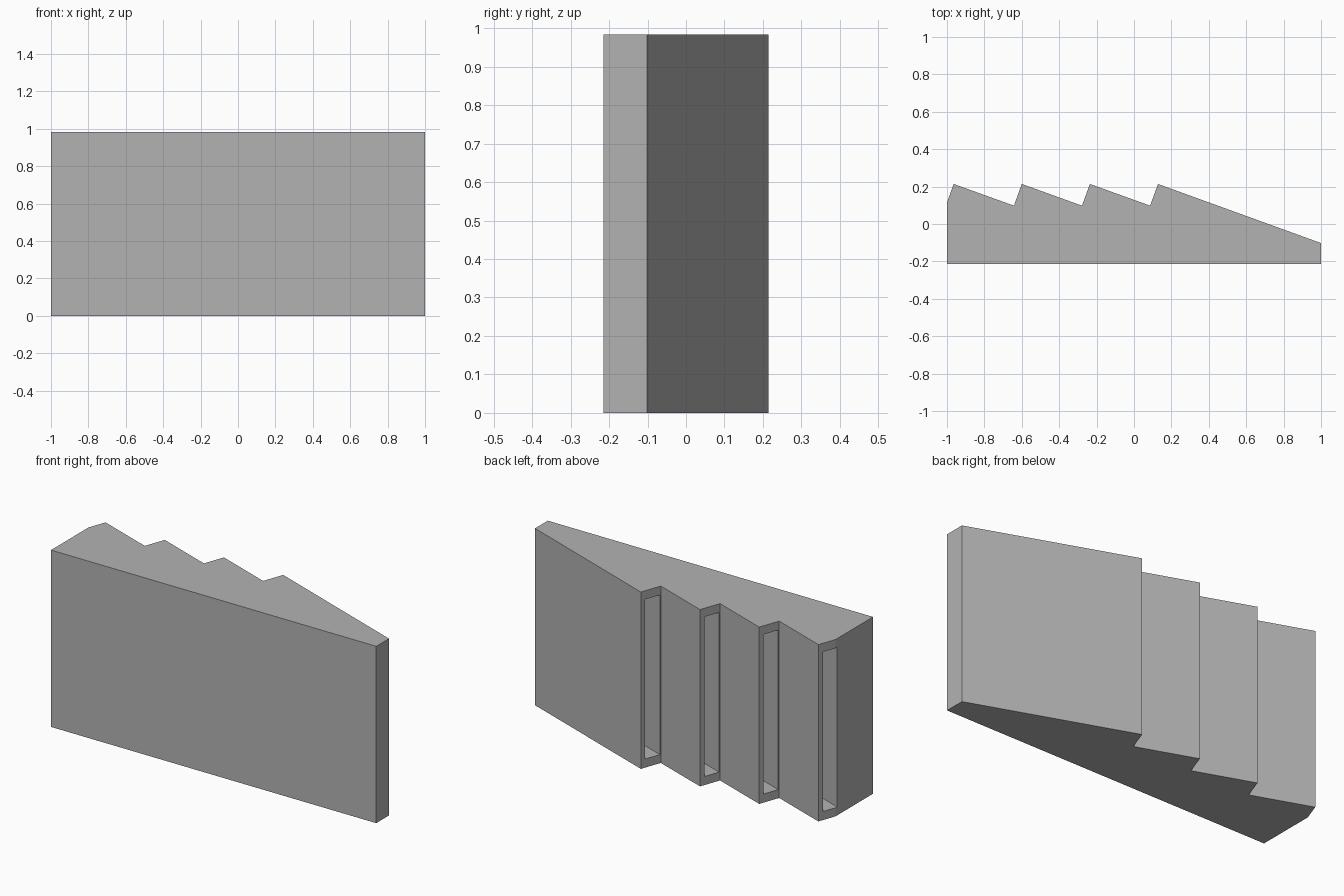
import bpy, bmesh
from mathutils import Vector

cube = bpy.data.objects.get("Cube")
if cube:
    bpy.data.objects.remove(cube)

HEIGHT, FRONT, BACK = 0.983, -0.214, 0.214
PITCH, FIRST_PEAK, SLOTS = 0.364, -0.964, 4
STEP = Vector((-0.042, -0.116))            # from a peak down to its inner corner
DEEP = Vector((-STEP.y, STEP.x)).normalized()  # slot direction, along the slope
peaks = [Vector((FIRST_PEAK + i * PITCH, BACK)) for i in range(SLOTS)]

grey = bpy.data.materials.new("plain grey")
grey.use_nodes = True
color = (0.45, 0.45, 0.45, 1)
grey.diffuse_color = color
grey.node_tree.nodes["Principled BSDF"].inputs["Base Color"].default_value = color


def prism(name, outlines, z0, z1):
    """Extrude flat outlines upward into one object."""
    bm = bmesh.new()
    for outline in outlines:
        face = bm.faces.new([bm.verts.new((p[0], p[1], z0)) for p in outline])
        top = bmesh.ops.extrude_face_region(bm, geom=[face])["geom"]
        verts = [v for v in top if isinstance(v, bmesh.types.BMVert)]
        bmesh.ops.translate(bm, vec=(0, 0, z1 - z0), verts=verts)
    bmesh.ops.recalc_face_normals(bm, faces=bm.faces)
    mesh = bpy.data.meshes.new(name)
    bm.to_mesh(mesh)
    bm.free()
    mesh.materials.append(grey)
    obj = bpy.data.objects.new(name, mesh)
    bpy.context.collection.objects.link(obj)
    return obj


# Sawtooth body: flat front, stepped back, long slope down to the thin end
outline = [(1, FRONT), (-1, FRONT), (-1, BACK - 0.099)]
for i, peak in enumerate(peaks):
    if i:
        outline.append(peak + STEP)
    outline.append(peak)
outline.append((1, -0.102))
body = prism("slotted_holder", [outline], 0, HEIGHT)

# Deep slots running in from each step
slots = []
for peak in peaks:
    outer, inner = peak + STEP * 0.22, peak + STEP * 0.95
    slots.append([outer - DEEP * 0.05, inner - DEEP * 0.05,
                  inner + DEEP * 0.78, outer + DEEP * 0.78])
cutter = prism("slot_cutter", slots, 0.048, HEIGHT - 0.048)
cutter.hide_render = True

cut = body.modifiers.new("slots", 'BOOLEAN')
cut.operation, cut.solver, cut.object = 'DIFFERENCE', 'EXACT', cutter
bpy.context.view_layer.objects.active = body
bpy.ops.object.modifier_apply(modifier=cut.name)
bpy.data.objects.remove(cutter)
